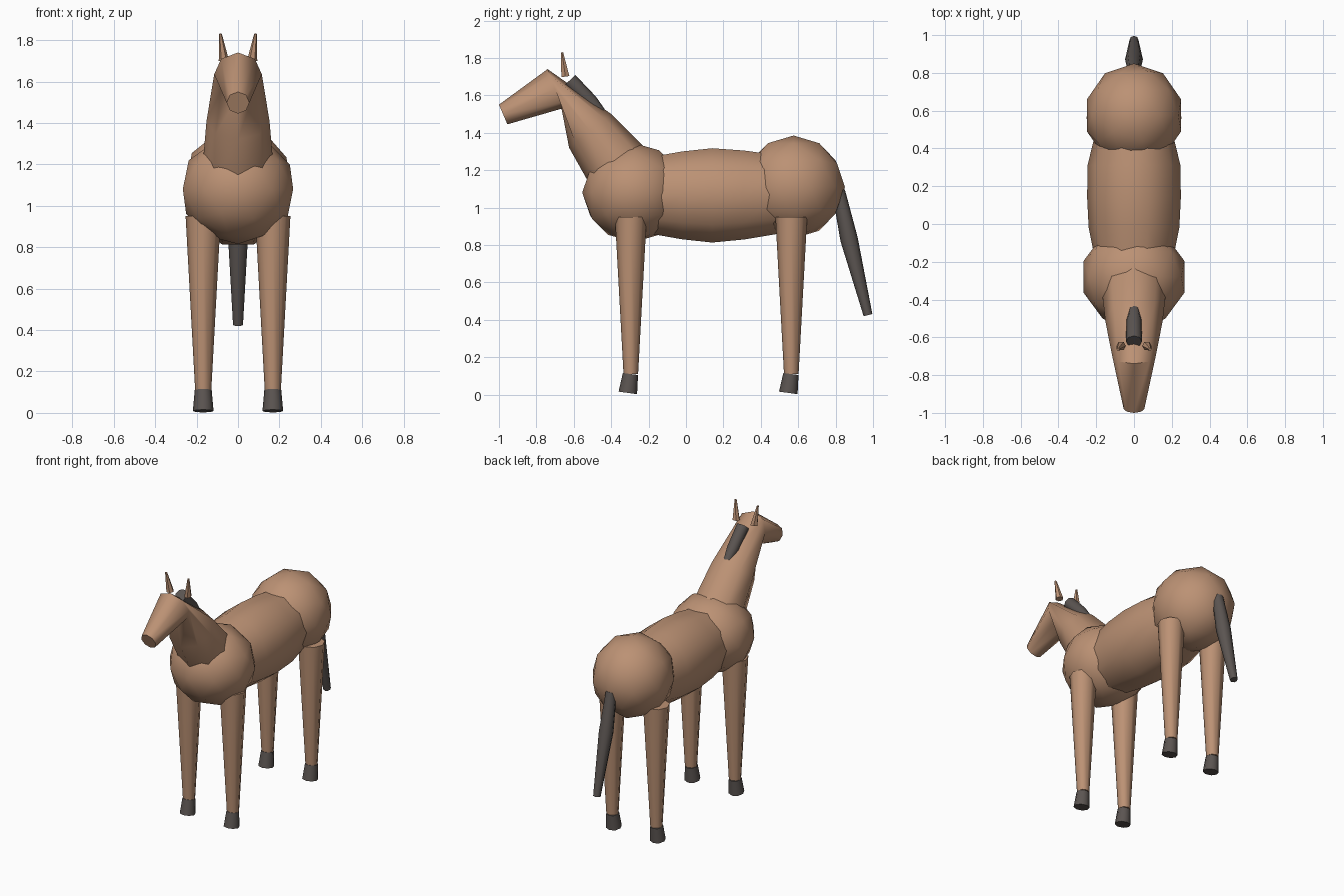
import bpy, bmesh, math
from mathutils import Vector

cube = bpy.data.objects.get("Cube")
if cube:
    bpy.data.objects.remove(cube, do_unlink=True)


def material(name, rgb):
    mat = bpy.data.materials.new(name)
    mat.use_nodes = True
    mat.diffuse_color = (*rgb, 1)
    mat.node_tree.nodes["Principled BSDF"].inputs["Base Color"].default_value = (*rgb, 1)
    return mat


COAT = material("tan coat", (0.50, 0.285, 0.175))
DARK = material("dark hair and hoof", (0.105, 0.09, 0.083))


def finish(name, bm, mat):
    """Turn a bmesh into a smooth-shaded object whose cap edges stay sharp."""
    bmesh.ops.recalc_face_normals(bm, faces=bm.faces)
    mesh = bpy.data.meshes.new(name)
    bm.to_mesh(mesh)
    bm.free()
    mesh.materials.append(mat)
    obj = bpy.data.objects.new(name, mesh)
    bpy.context.collection.objects.link(obj)
    bpy.ops.object.select_all(action='DESELECT')
    obj.select_set(True)
    bpy.context.view_layer.objects.active = obj
    bpy.ops.object.shade_smooth_by_angle(angle=math.radians(52))


def loft(name, rings, mat, sides=8):
    """Skin elliptical rings given as (centre, half-axis, half-axis)."""
    bm = bmesh.new()
    loops = []
    for c, u, v in rings:
        angles = [math.tau * i / sides for i in range(sides)]
        loops.append([bm.verts.new(c + u * math.cos(a) + v * math.sin(a)) for a in angles])
    for a, b in zip(loops, loops[1:]):
        for i in range(sides):
            j = (i + 1) % sides
            bm.faces.new((a[i], a[j], b[j], b[i]))
    bm.faces.new(loops[0])
    bm.faces.new(loops[-1])
    finish(name, bm, mat)


def tube(name, path, mat, sides=8):
    """Tapered limb along points (x, y, z, radius), rings square to the path."""
    pts = [Vector(p[:3]) for p in path]
    rings = []
    for i, p in enumerate(path):
        t = pts[min(i + 1, len(pts) - 1)] - pts[max(i - 1, 0)]
        across = Vector((0, -t.z, t.y)).normalized()
        rings.append((pts[i], Vector((p[3], 0, 0)), across * p[3]))
    loft(name, rings, mat, sides)


def ball(name, centre, radii):
    bm = bmesh.new()
    bmesh.ops.create_icosphere(bm, subdivisions=2, radius=1)
    for v in bm.verts:
        v.co = Vector(centre) + Vector(a * b for a, b in zip(v.co, radii))
    finish(name, bm, COAT)


# Torso: chest and rump balls joined by a barrel
ball("chest", (0, -0.28, 1.08), (0.28, 0.275, 0.265))
ball("rump", (0, 0.575, 1.11), (0.262, 0.275, 0.275))
barrel = [(-0.22, 1.065, 0.2, 0.21), (-0.02, 1.065, 0.24, 0.247), (0.14, 1.065, 0.248, 0.265),
          (0.31, 1.067, 0.246, 0.25), (0.5, 1.07, 0.2, 0.22)]
loft("barrel", [(Vector((0, y, z)), Vector((w, 0, 0)), Vector((0, 0, h)))
                for y, z, w, h in barrel], COAT, 10)

# Neck and head: rings set by their upper and lower (y, z) points and half-width
neck = [((-0.18, 1.28), (-0.49, 1.08), 0.172),
        ((-0.40, 1.50), (-0.625, 1.32), 0.152),
        ((-0.74, 1.74), (-0.66, 1.53), 0.115),
        ((-1.0, 1.55), (-0.955, 1.445), 0.055)]
rings = []
for top, low, w in neck:
    a, b = Vector((0, *top)), Vector((0, *low))
    rings.append(((a + b) / 2, Vector((w, 0, 0)), (a - b) / 2))
loft("neck_and_head", rings, COAT)

# Mane and tail
tube("mane", [(0, -0.622, 1.68, 0.042), (0, -0.51, 1.565, 0.04), (0, -0.42, 1.47, 0.02)], DARK)
tube("tail", [(0, 0.815, 1.09, 0.035), (0, 0.872, 0.83, 0.047), (0, 0.973, 0.425, 0.024)], DARK)

# Mirrored ears, legs and hooves
for side, s in (("left", 1), ("right", -1)):
    tube(f"{side}_ear", [(s * 0.068, -0.645, 1.70, 0.025), (s * 0.085, -0.663, 1.83, 0.007)], COAT, 6)
    for end, y in (("front", -0.295), ("hind", 0.563)):
        x = s * 0.168
        tube(f"{side}_{end}_leg", [(x, y, 0.95, 0.085), (x, y, 0.11, 0.039)], COAT)
        tube(f"{side}_{end}_hoof", [(x, y - 0.002, 0.11, 0.041), (x, y - 0.016, 0.009, 0.05)], DARK)
